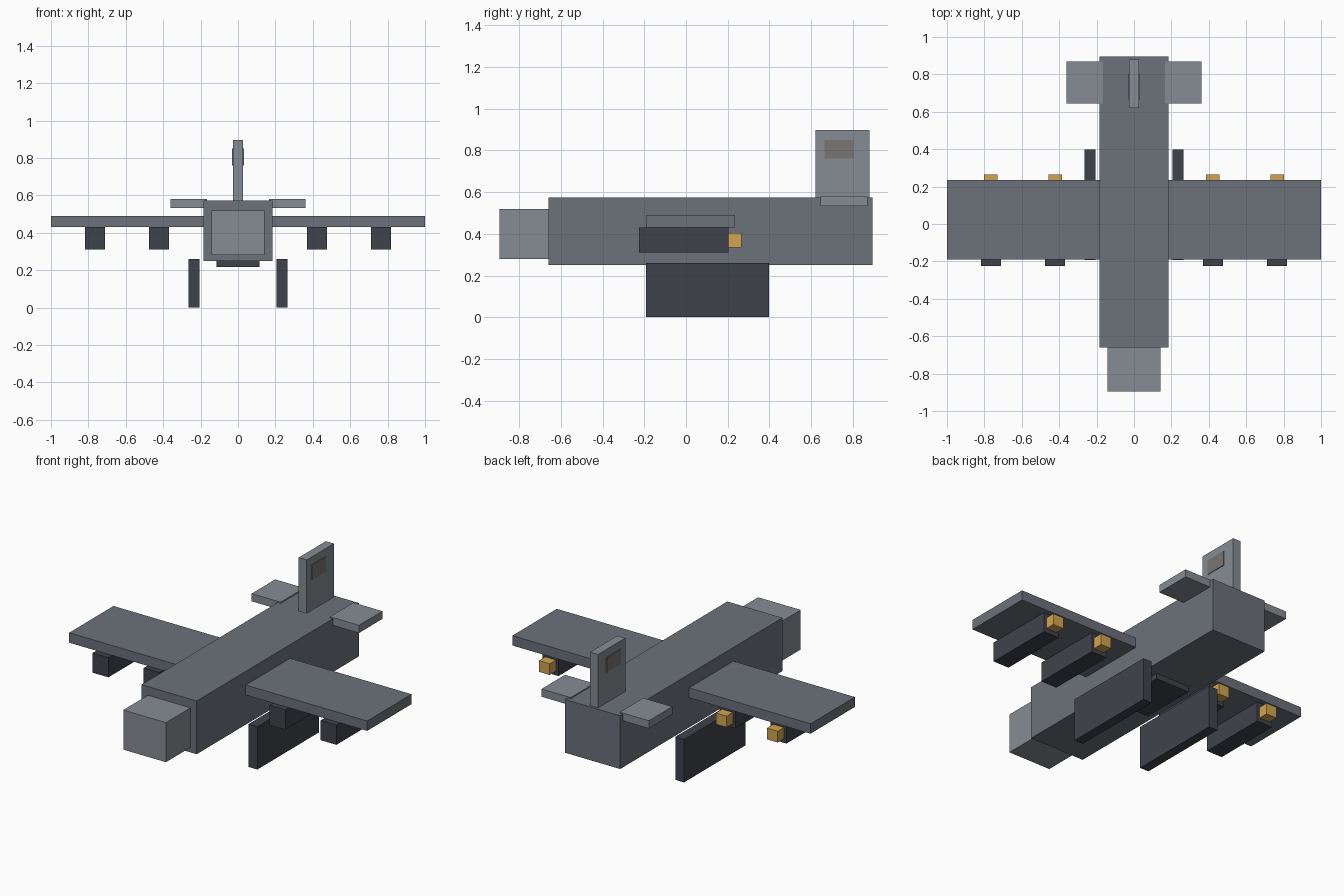
import bpy

if "Cube" in bpy.data.objects:
    bpy.data.objects.remove(bpy.data.objects["Cube"])


def material(name, rgb):
    m = bpy.data.materials.new(name)
    m.diffuse_color = (*rgb, 1)
    m.use_nodes = True
    m.node_tree.nodes["Principled BSDF"].inputs["Base Color"].default_value = m.diffuse_color
    return m


BODY = material("body_grey", (0.147, 0.168, 0.195))
LIGHT = material("light_grey", (0.235, 0.263, 0.292))
DARK = material("dark_grey", (0.05, 0.055, 0.072))
GOLD = material("gold", (0.645, 0.376, 0.08))
PANEL = material("panel_grey", (0.19, 0.178, 0.165))


def box(name, x, y, z, mat):
    """Box from (min, max) ranges on each axis."""
    bpy.ops.mesh.primitive_cube_add(size=1)
    ob = bpy.context.object
    ob.name = name
    ob.location = [(r[0] + r[1]) / 2 for r in (x, y, z)]
    ob.scale = [r[1] - r[0] for r in (x, y, z)]
    bpy.ops.object.transform_apply(location=True, rotation=False, scale=True)
    ob.data.materials.append(mat)
    return ob


def pair(name, x, y, z, mat):
    """The same box on both sides of the centre line."""
    box("right_" + name, x, y, z, mat)
    box("left_" + name, (-x[1], -x[0]), y, z, mat)


# Fuselage and nose
box("fuselage", (-0.185, 0.185), (-0.66, 0.895), (0.25, 0.573), BODY)
box("nose", (-0.143, 0.143), (-0.895, -0.66), (0.28, 0.52), LIGHT)

# Wings and tail
pair("wing", (0.18, 1.0), (-0.19, 0.235), (0.43, 0.49), BODY)
pair("tailplane", (0.165, 0.36), (0.645, 0.87), (0.533, 0.58), LIGHT)
box("tail_fin", (-0.027, 0.027), (0.62, 0.88), (0.573, 0.897), LIGHT)
box("fin_panel", (-0.031, 0.031), (0.665, 0.803), (0.76, 0.85), PANEL)

# Engines with exhausts
for label, cx in (("inner", 0.422), ("outer", 0.765)):
    pair(label + "_engine", (cx - 0.053, cx + 0.053), (-0.225, 0.205), (0.31, 0.43), DARK)
    pair(label + "_exhaust", (cx - 0.036, cx + 0.036), (0.205, 0.265), (0.335, 0.403), GOLD)

# Landing skids and belly hatch
pair("skid", (0.206, 0.265), (-0.193, 0.397), (0.0, 0.26), DARK)
box("belly_hatch", (-0.115, 0.115), (-0.02, 0.33), (0.217, 0.26), DARK)
